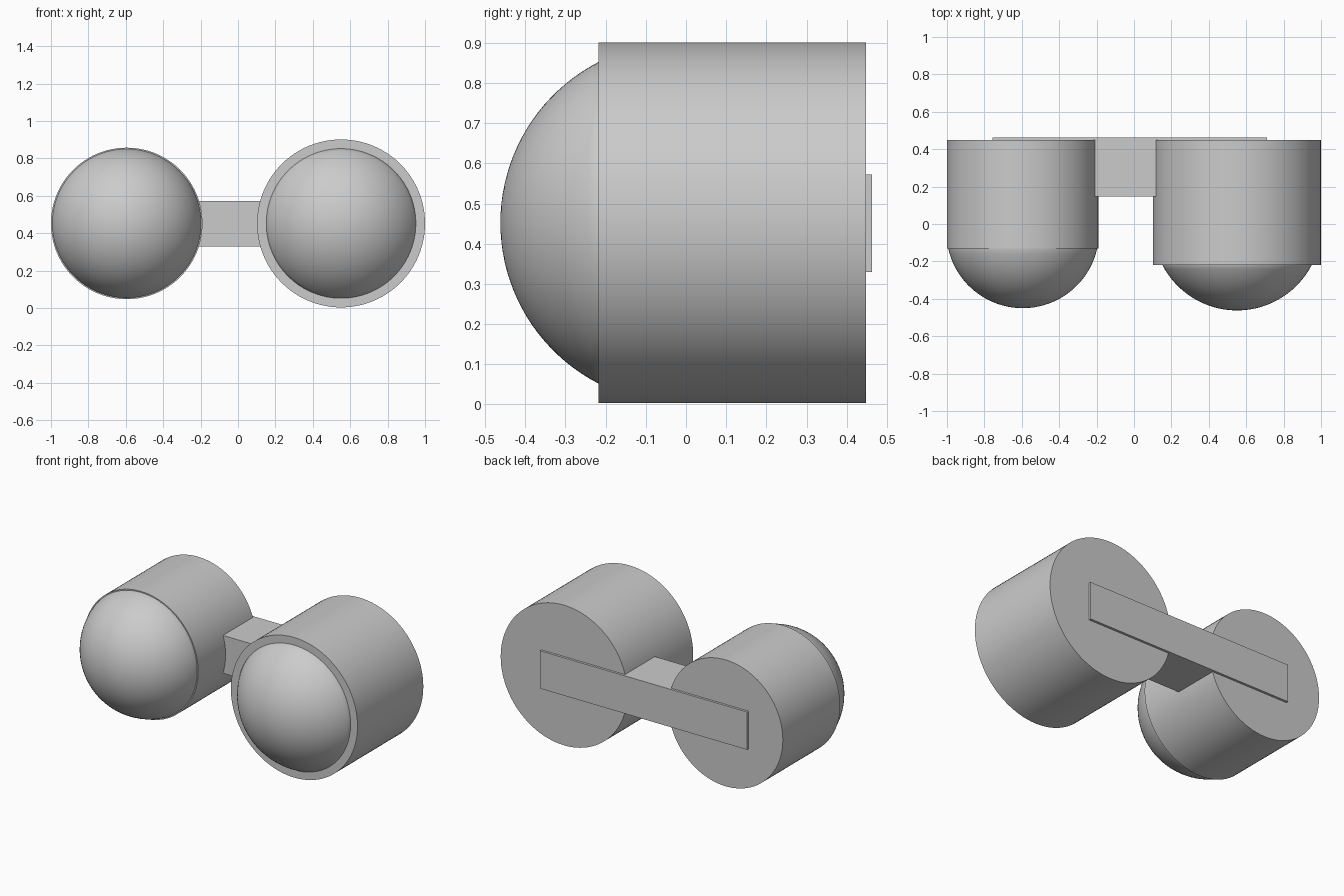
import bpy
import bmesh
from math import asin, cos, sin, tau, radians
from mathutils import Vector

if "Cube" in bpy.data.objects:
    bpy.data.objects.remove(bpy.data.objects["Cube"], do_unlink=True)

grey = bpy.data.materials.new("plain grey")
grey.use_nodes = True
colour = (0.6, 0.6, 0.6, 1)
grey.diffuse_color = colour
grey.node_tree.nodes["Principled BSDF"].inputs["Base Color"].default_value = colour

AXIS_Z = 0.452   # height of the pod centres
BACK = 0.448     # rear face of both pods


def finish(name, bm, smooth):
    """Turn a bmesh into a shaded, coloured object."""
    bmesh.ops.recalc_face_normals(bm, faces=bm.faces)
    mesh = bpy.data.meshes.new(name)
    bm.to_mesh(mesh)
    bm.free()
    mesh.materials.append(grey)
    obj = bpy.data.objects.new(name, mesh)
    bpy.context.collection.objects.link(obj)
    if smooth:
        bpy.ops.object.select_all(action="DESELECT")
        obj.select_set(True)
        bpy.context.view_layer.objects.active = obj
        bpy.ops.object.shade_smooth_by_angle(angle=radians(30))
    return obj


def lathe(name, x, profile, steps=96):
    """Spin (radius, y) points about the pod's front-to-back axis."""
    bm = bmesh.new()
    verts = [bm.verts.new((x + r, y, AXIS_Z)) for r, y in profile]
    edges = [bm.edges.new(pair) for pair in zip(verts, verts[1:])]
    bmesh.ops.spin(bm, geom=verts + edges, cent=Vector((x, 0, AXIS_Z)),
                   axis=Vector((0, 1, 0)), angle=tau, steps=steps)
    bmesh.ops.remove_doubles(bm, verts=bm.verts, dist=0.0001)
    return finish(name, bm, True)


def pod(side, x, radius, front, rim, tip):
    """Cylindrical housing with a domed lens on its front."""
    lathe(side + "_housing", x,
          [(0, front), (radius, front), (radius, BACK), (0, BACK)])
    # Sphere through the rim and the tip
    depth = front - tip
    ball = (rim ** 2 + depth ** 2) / (2 * depth)
    sweep = asin(rim / ball)
    rings = 20
    arc = [(ball * sin(sweep * i / rings),
            tip + ball * (1 - cos(sweep * i / rings))) for i in range(rings + 1)]
    lathe(side + "_dome", x, arc + [(rim, front + 0.02), (0, front + 0.02)])


pod("right", -0.595, 0.405, -0.132, 0.398, -0.45)
pod("left", 0.551, 0.449, -0.218, 0.4, -0.462)

# Bar joining the pods, standing slightly proud of their backs
bm = bmesh.new()
bmesh.ops.create_cube(bm, size=1)
bmesh.ops.scale(bm, verts=bm.verts, vec=(1.468, 0.317, 0.242))
bmesh.ops.translate(bm, verts=bm.verts, vec=(-0.023, 0.3045, 0.451))
finish("bridge_bar", bm, False)
